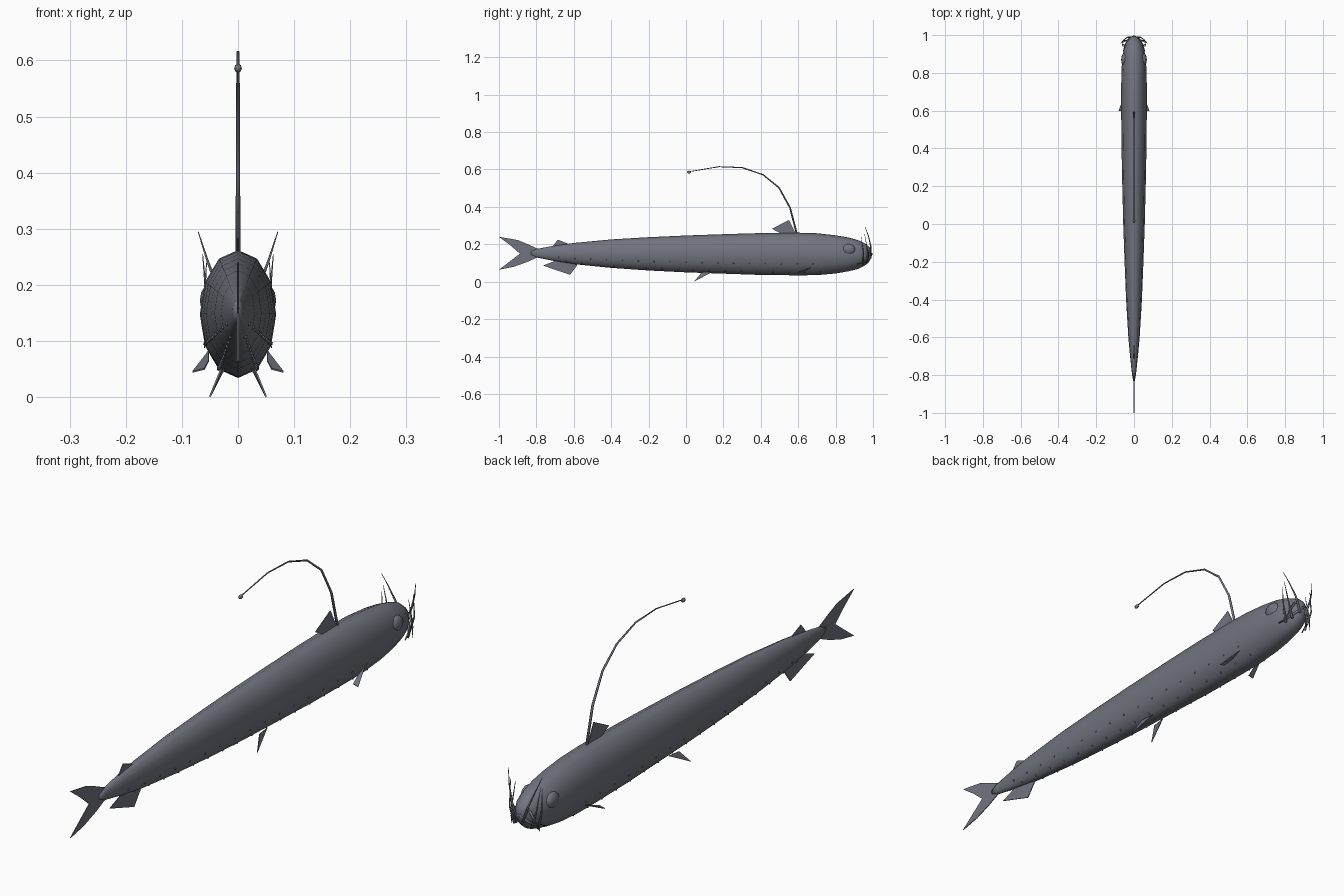
import bpy, bmesh, math
from mathutils import Vector

if "Cube" in bpy.data.objects:
    bpy.data.objects.remove(bpy.data.objects["Cube"], do_unlink=True)

slate = bpy.data.materials.new("slate_grey")
slate.use_nodes = True
colour = (0.165, 0.175, 0.21, 1)
slate.diffuse_color = colour
slate.node_tree.nodes["Principled BSDF"].inputs["Base Color"].default_value = colour


def finish(name, bm, smooth=True):
    bmesh.ops.recalc_face_normals(bm, faces=bm.faces[:])
    mesh = bpy.data.meshes.new(name)
    for f in bm.faces:
        f.smooth = smooth
    bm.to_mesh(mesh)
    bm.free()
    obj = bpy.data.objects.new(name, mesh)
    mesh.materials.append(slate)
    bpy.context.collection.objects.link(obj)
    return obj


def loft(bm, rings):
    rows = [[bm.verts.new(p) for p in ring] for ring in rings]
    n = len(rows[0])
    for a, b in zip(rows, rows[1:]):
        for i in range(n):
            j = (i + 1) % n
            bm.faces.new((a[i], a[j], b[j], b[i]))
    bm.faces.new(rows[0])
    bm.faces.new(rows[-1][::-1])


def tapered(name, points, r0, r1, sides=6):
    """Tapered round strand through the given points."""
    pts = [Vector(p) for p in points]
    bm = bmesh.new()
    rings = []
    for k, p in enumerate(pts):
        d = (pts[min(k + 1, len(pts) - 1)] - pts[max(k - 1, 0)]).normalized()
        u = d.cross(Vector((1, 0, 0))).normalized()
        v = d.cross(u)
        r = r0 + (r1 - r0) * k / (len(pts) - 1)
        rings.append([p + r * (u * math.cos(t) + v * math.sin(t))
                      for t in (math.tau * i / sides for i in range(sides))])
    loft(bm, rings)
    return finish(name, bm)


def fin(name, points, thickness=0.003):
    bm = bmesh.new()
    bm.faces.new([bm.verts.new(p) for p in points])
    obj = finish(name, bm, False)
    mod = obj.modifiers.new("thickness", 'SOLIDIFY')
    mod.thickness = thickness
    mod.offset = 0
    return obj


def median_fin(name, points):
    return fin(name, [(0, y, z) for y, z in points])


def ball(name, centre, size, segments=12):
    bm = bmesh.new()
    bmesh.ops.create_uvsphere(bm, u_segments=segments, v_segments=segments // 2, radius=1)
    for v in bm.verts:
        v.co = Vector([c + a * s for c, a, s in zip(centre, v.co, size)])
    return finish(name, bm)


# Body stations: y, top, bottom, half width
stations = [
    (-.83, .162, .145, .004), (-.8, .175, .13, .010), (-.7, .193, .11, .021),
    (-.6, .207, .094, .03), (-.4, .226, .074, .042), (-.2, .238, .06, .05),
    (0, .247, .05, .057), (.2, .254, .043, .062), (.4, .26, .036, .066),
    (.6, .262, .034, .068), (.7, .259, .035, .068), (.8, .248, .044, .067),
    (.87, .236, .056, .063), (.92, .222, .068, .055), (.955, .206, .085, .044),
    (.98, .186, .108, .028), (.993, .165, .135, .01)]


def section(y):
    for a, b in zip(stations, stations[1:]):
        if a[0] <= y <= b[0]:
            t = (y - a[0]) / (b[0] - a[0])
            return [p + (q - p) * t for p, q in zip(a, b)][1:]


def skin(y, angle):
    top, bottom, w = section(y)
    return (w * math.sin(angle), y,
            (top + bottom) / 2 + (top - bottom) / 2 * math.cos(angle))


bm = bmesh.new()
loft(bm, [[skin(s[0], math.tau * i / 12) for i in range(12)] for s in stations])
finish("body", bm)

# Fins on the centre line
median_fin("tail_fin", [(-.79, .175), (-.84, .198), (-.9, .223), (-1, .24),
                        (-.94, .195), (-.888, .15), (-1, .064), (-.92, .08),
                        (-.85, .105), (-.79, .132)])
median_fin("dorsal_fin", [(.59, .25), (.55, .33), (.46, .283), (.52, .25)])
median_fin("rear_dorsal_fin", [(-.61, .195), (-.685, .225), (-.715, .187), (-.68, .18)])
median_fin("anal_fin", [(-.58, .09), (-.62, .037), (-.765, .086), (-.69, .115)])

# Long back filament and its bulb
tapered("lure_stalk", [(0, .594, .25), (0, .556, .396), (0, .497, .503),
                       (0, .412, .572), (0, .3, .61), (0, .176, .615),
                       (0, .016, .588)], .005, .002)
ball("lure_bulb", (0, .016, .586), (.007, .011, .008), 8)

# Paired parts
fangs = {
    "front": [(.012, .988, .125), (.035, .988, .19), (.055, .975, .245), (.071, .957, .295)],
    "middle": [(.036, .97, .1), (.055, .972, .16), (.063, .955, .255)],
    "rear": [(.046, .945, .09), (.062, .95, .15), (.056, .936, .24)],
    "upper": [(.03, .975, .165), (.05, .968, .125), (.06, .955, .088)],
}
for side, s in (("left", 1), ("right", -1)):
    def mirror(points):
        return [(s * x, y, z) for x, y, z in points]

    for kind, path in fangs.items():
        tapered(f"{side}_{kind}_fang", mirror(path), .005, .0008)
    tapered(f"{side}_lip", mirror([(0, .993, .15), (.026, .98, .125),
                                   (.045, .952, .105), (.057, .915, .095)]), .006, .002)
    ball(f"{side}_eye", (s * .05, .87, .172), (.018, .036, .03))
    fin(f"{side}_pectoral_fin", mirror([(.052, .685, .083), (.06, .66, .072),
                                        (.081, .6, .045), (.06, .6, .05),
                                        (.052, .64, .065)]))
    fin(f"{side}_pelvic_fin", mirror([(.024, .14, .052), (.05, .043, .001),
                                      (.03, .085, .05)]))

    # Rows of tiny light organs along the flank and belly
    bm = bmesh.new()
    for row, angle in enumerate((2.05, 2.6)):
        for i in range(17):
            spot = skin(-.68 + i * .085 + row * .04, angle)
            made = bmesh.ops.create_icosphere(bm, subdivisions=1, radius=.004)
            bmesh.ops.translate(bm, verts=made["verts"],
                                vec=(s * spot[0] * .97, spot[1], spot[2]))
    finish(f"{side}_light_organs", bm)
